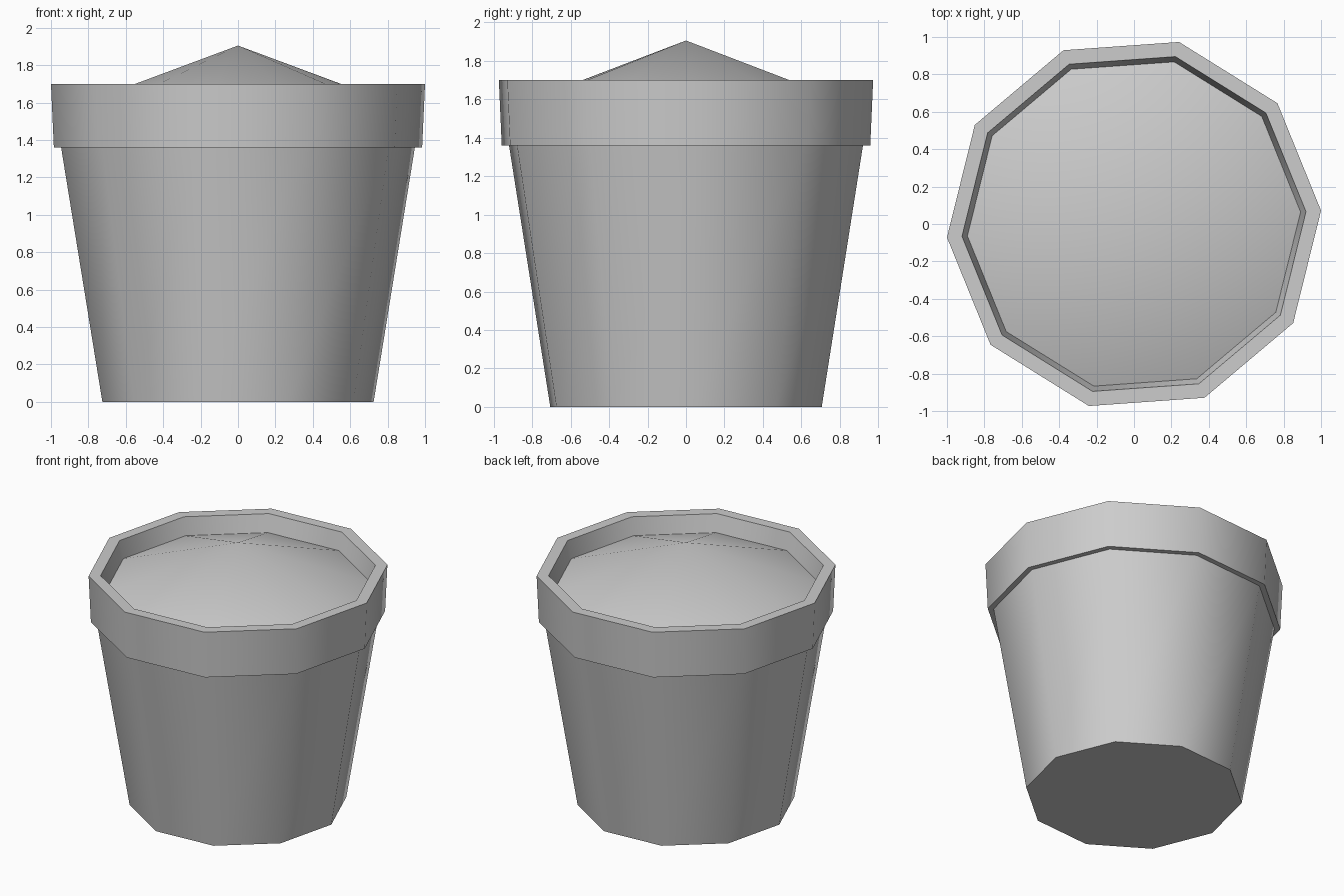
import bpy
import bmesh
import math

SIDES = 10
TURN = math.radians(4.1)

cube = bpy.data.objects.get("Cube")
if cube:
    bpy.data.objects.remove(cube, do_unlink=True)

grey = bpy.data.materials.new("light grey")
grey.use_nodes = True
grey.diffuse_color = (0.604, 0.604, 0.604, 1)
grey.node_tree.nodes["Principled BSDF"].inputs["Base Color"].default_value = grey.diffuse_color


def lathe(name, profile):
    """Spin (radius, z) points into a ten-sided part; radius 0 makes a tip."""
    bm = bmesh.new()
    rings = []
    for r, z in profile:
        if r == 0:
            rings.append([bm.verts.new((0, 0, z))] * SIDES)
            continue
        angles = [TURN + math.tau * i / SIDES for i in range(SIDES)]
        rings.append([bm.verts.new((r * math.cos(a), r * math.sin(a), z)) for a in angles])
    for low, high in zip(rings, rings[1:]):
        for i in range(SIDES):
            j = (i + 1) % SIDES
            corners = [low[i], low[j], high[j], high[i]]
            bm.faces.new(list(dict.fromkeys(corners)))
    # Close a flat base with a single face
    if name == "pot":
        bm.faces.new(rings[0][::-1])
    mesh = bpy.data.meshes.new(name)
    bm.to_mesh(mesh)
    bm.free()
    mesh.materials.append(grey)
    obj = bpy.data.objects.new(name, mesh)
    bpy.context.collection.objects.link(obj)
    bpy.ops.object.select_all(action="DESELECT")
    obj.select_set(True)
    bpy.context.view_layer.objects.active = obj
    bpy.ops.object.shade_smooth_by_angle(angle=math.radians(45))
    return obj


# Tapered pot with an overhanging rim and an inner lip
lathe("pot", [(0.727, 0), (0.948, 1.36), (0.987, 1.36), (1.0025, 1.7),
              (0.922, 1.7), (0.893, 1.573)])

# Mounded soil filling the pot
lathe("soil", [(0.893, 1.573), (0, 1.905)])
